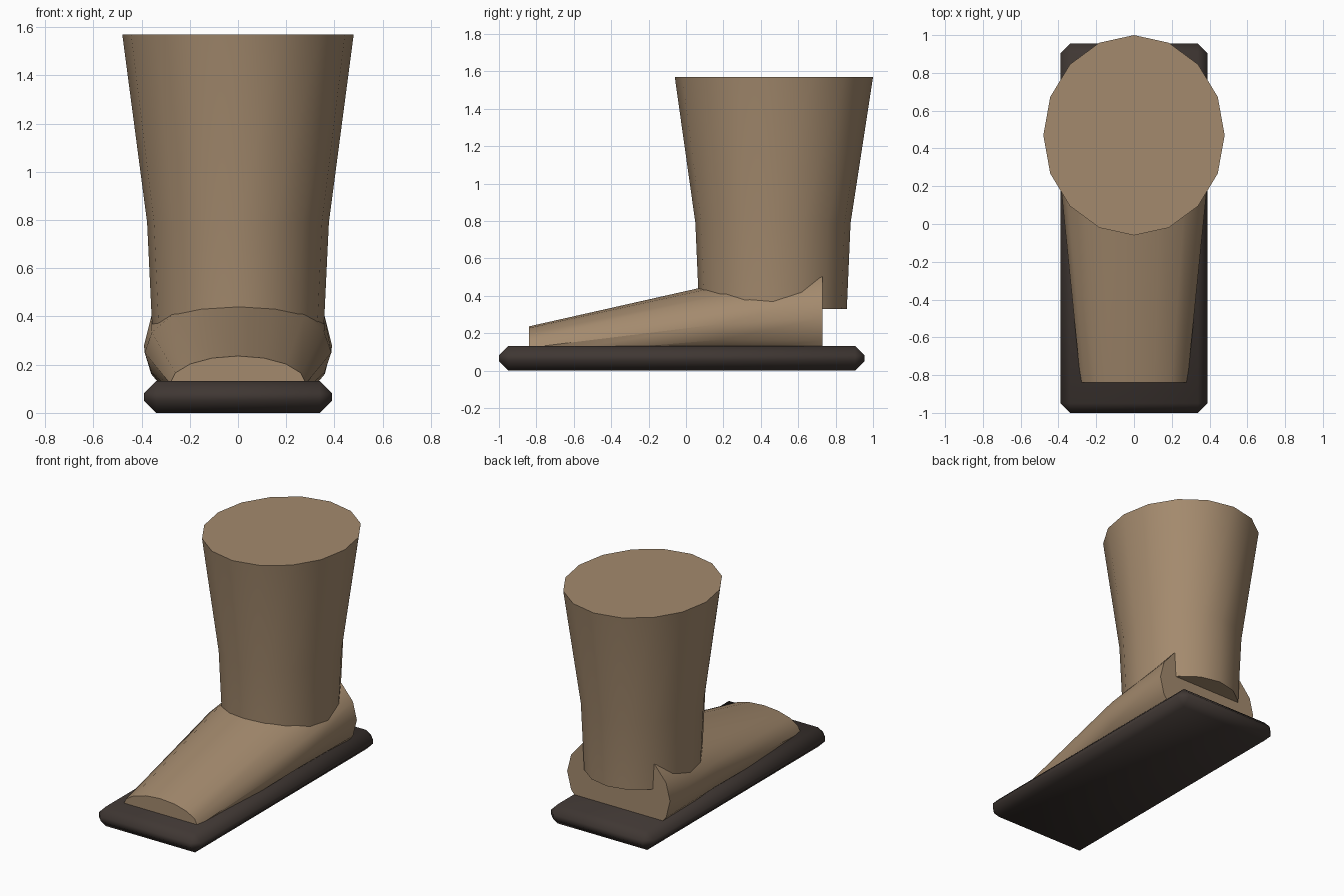
import bpy, bmesh, math
from mathutils import Matrix

if "Cube" in bpy.data.objects:
    bpy.data.objects.remove(bpy.data.objects["Cube"])


def material(name, rgb):
    m = bpy.data.materials.new(name)
    m.diffuse_color = (*rgb, 1)
    m.use_nodes = True
    m.node_tree.nodes["Principled BSDF"].inputs["Base Color"].default_value = m.diffuse_color
    return m


def finish(name, bm, mat, angle):
    bmesh.ops.recalc_face_normals(bm, faces=bm.faces)
    me = bpy.data.meshes.new(name)
    bm.to_mesh(me)
    bm.free()
    me.materials.append(mat)
    ob = bpy.data.objects.new(name, me)
    bpy.context.collection.objects.link(ob)
    bpy.ops.object.select_all(action='DESELECT')
    ob.select_set(True)
    bpy.context.view_layer.objects.active = ob
    bpy.ops.object.shade_smooth_by_angle(angle=math.radians(angle))
    return ob


def loft(name, rings, point, mat, sides=16):
    """Skin a list of elliptical rings and cap both ends."""
    bm = bmesh.new()
    loops = []
    for ring in rings:
        loops.append([bm.verts.new(point(ring, math.cos(a), math.sin(a)))
                      for a in (2 * math.pi * i / sides for i in range(sides))])
    for a, b in zip(loops, loops[1:]):
        for i in range(sides):
            j = (i + 1) % sides
            bm.faces.new((a[i], a[j], b[j], b[i]))
    bm.faces.new(loops[0])
    bm.faces.new(loops[-1])
    return finish(name, bm, mat, 35)


brown = material("brown_leather", (0.37, 0.255, 0.155))
dark = material("dark_sole", (0.05, 0.038, 0.033))

# Sole: chamfered slab
bm = bmesh.new()
bmesh.ops.create_cube(bm, size=1, matrix=Matrix.Translation((0, -0.0225, 0.066))
                      @ Matrix.Diagonal((0.78, 1.955, 0.132, 1)))
bmesh.ops.bevel(bm, geom=bm.edges[:], offset=0.051, segments=1,
                affect='EDGES', profile=0.5)
finish("sole", bm, dark, 50)

# Shaft: rings of (z, centre y, radius x, radius y)
loft("shaft", [(0.33, 0.465, 0.355, 0.395), (0.79, 0.465, 0.377, 0.415),
               (1.57, 0.47, 0.48, 0.53)],
     lambda r, c, s: (r[2] * c, r[1] + r[3] * s, r[0]), brown)

# Foot: rings of (y, centre z, radius x, radius z), underside hidden in the sole
loft("foot", [(-0.84, 0.122, 0.282, 0.114), (0.2, 0.25, 0.387, 0.22),
              (0.73, 0.28, 0.39, 0.31)],
     lambda r, c, s: (r[2] * c, r[0], max(0.06, r[1] + r[3] * s)), brown)
